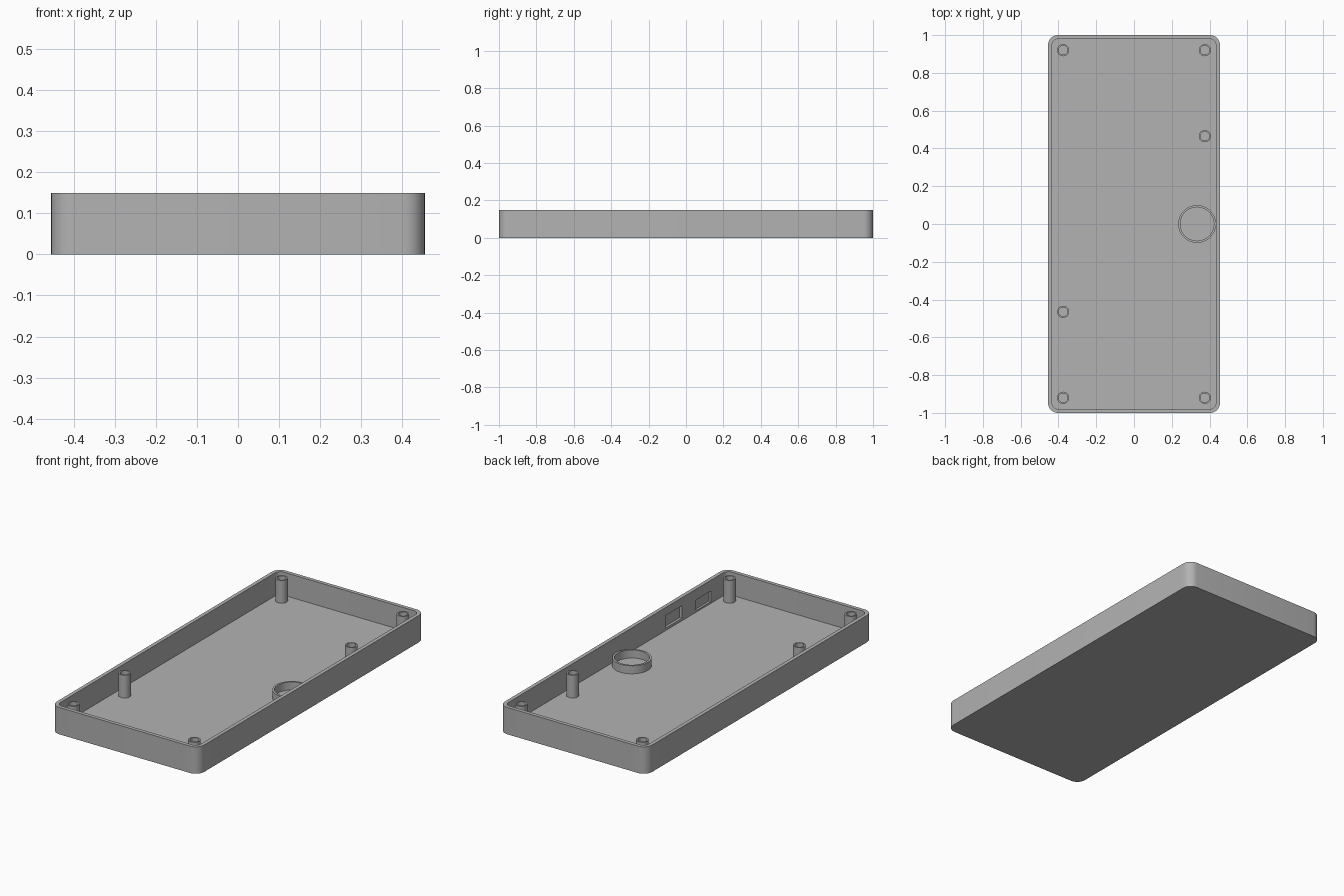
import bpy, bmesh, math

if "Cube" in bpy.data.objects:
    bpy.data.objects.remove(bpy.data.objects["Cube"])

HALF_X, HALF_Y, HEIGHT = 0.455, 1.0, 0.15
WALL, FLOOR, CORNER = 0.021, 0.021, 0.052

grey = bpy.data.materials.new("plain grey")
grey.use_nodes = True
colour = (0.45, 0.45, 0.45, 1)
grey.diffuse_color = colour
grey.node_tree.nodes["Principled BSDF"].inputs["Base Color"].default_value = colour


def rounded_outline(hx, hy, r, steps=8):
    points = []
    for i, (sx, sy) in enumerate([(1, 1), (-1, 1), (-1, -1), (1, -1)]):
        for k in range(steps + 1):
            a = math.pi / 2 * (i + k / steps)
            points.append((sx * (hx - r) + r * math.cos(a), sy * (hy - r) + r * math.sin(a)))
    return points


def circle_outline(r, sides):
    return [(r * math.cos(2 * math.pi * i / sides), r * math.sin(2 * math.pi * i / sides))
            for i in range(sides)]


def cup(name, outer, inner, bottom, inner_floor, top, location=(0, 0)):
    """Hollow solid with a closed bottom, walls and a flat rim."""
    bm = bmesh.new()
    rings = [[bm.verts.new((x, y, z)) for x, y in outline]
             for outline, z in [(outer, bottom), (outer, top), (inner, top), (inner, inner_floor)]]
    n = len(outer)
    for low, high in zip(rings, rings[1:]):
        for i in range(n):
            j = (i + 1) % n
            bm.faces.new((low[i], low[j], high[j], high[i]))
    bm.faces.new(rings[0][::-1])
    bm.faces.new(rings[-1])
    bmesh.ops.recalc_face_normals(bm, faces=bm.faces)
    mesh = bpy.data.meshes.new(name)
    bm.to_mesh(mesh)
    bm.free()
    mesh.materials.append(grey)
    obj = bpy.data.objects.new(name, mesh)
    obj.location = (*location, 0)
    bpy.context.collection.objects.link(obj)
    return obj


def smooth(obj):
    bpy.ops.object.select_all(action="DESELECT")
    obj.select_set(True)
    bpy.context.view_layer.objects.active = obj
    bpy.ops.object.shade_smooth_by_angle(angle=math.radians(35))


# Open tray with rounded corners
tray = cup("tray",
           rounded_outline(HALF_X, HALF_Y, CORNER),
           rounded_outline(HALF_X - WALL, HALF_Y - WALL, CORNER - WALL),
           0, FLOOR, HEIGHT)

# Two shallow pockets in the inside of the side wall
inner_x = HALF_X - WALL
for y, width, z, tall, depth in [(-0.512, 0.145, 0.07, 0.07, 0.014),
                                 (-0.775, 0.13, 0.06, 0.06, 0.012)]:
    bpy.ops.mesh.primitive_cube_add(size=1, location=(inner_x, y, z))
    cutter = bpy.context.object
    cutter.name = "pocket_cutter"
    cutter.scale = (2 * depth, width, tall)
    cutter.hide_render = True
    cutter.data.materials.append(grey)
    cut = tray.modifiers.new("pocket", "BOOLEAN")
    cut.operation = "DIFFERENCE"
    cut.solver = "EXACT"
    cut.object = cutter
    bpy.context.view_layer.objects.active = tray
    bpy.ops.object.modifier_apply(modifier=cut.name)
    bpy.data.objects.remove(cutter)
smooth(tray)

# Hollow screw posts: four corners and two along the sides
posts = [(sx * 0.375, sy * 0.92) for sx in (-1, 1) for sy in (-1, 1)]
posts += [(0.375, 0.465), (-0.375, -0.465)]
for place in posts:
    smooth(cup("screw_post", circle_outline(0.032, 24), circle_outline(0.024, 24),
               FLOOR - 0.005, FLOOR + 0.002, HEIGHT - 0.002, place))

# Low round holder touching the side wall
smooth(cup("round_holder", circle_outline(0.1, 28), circle_outline(0.089, 28),
           FLOOR - 0.005, FLOOR + 0.0005, 0.066, (0.334, 0)))
